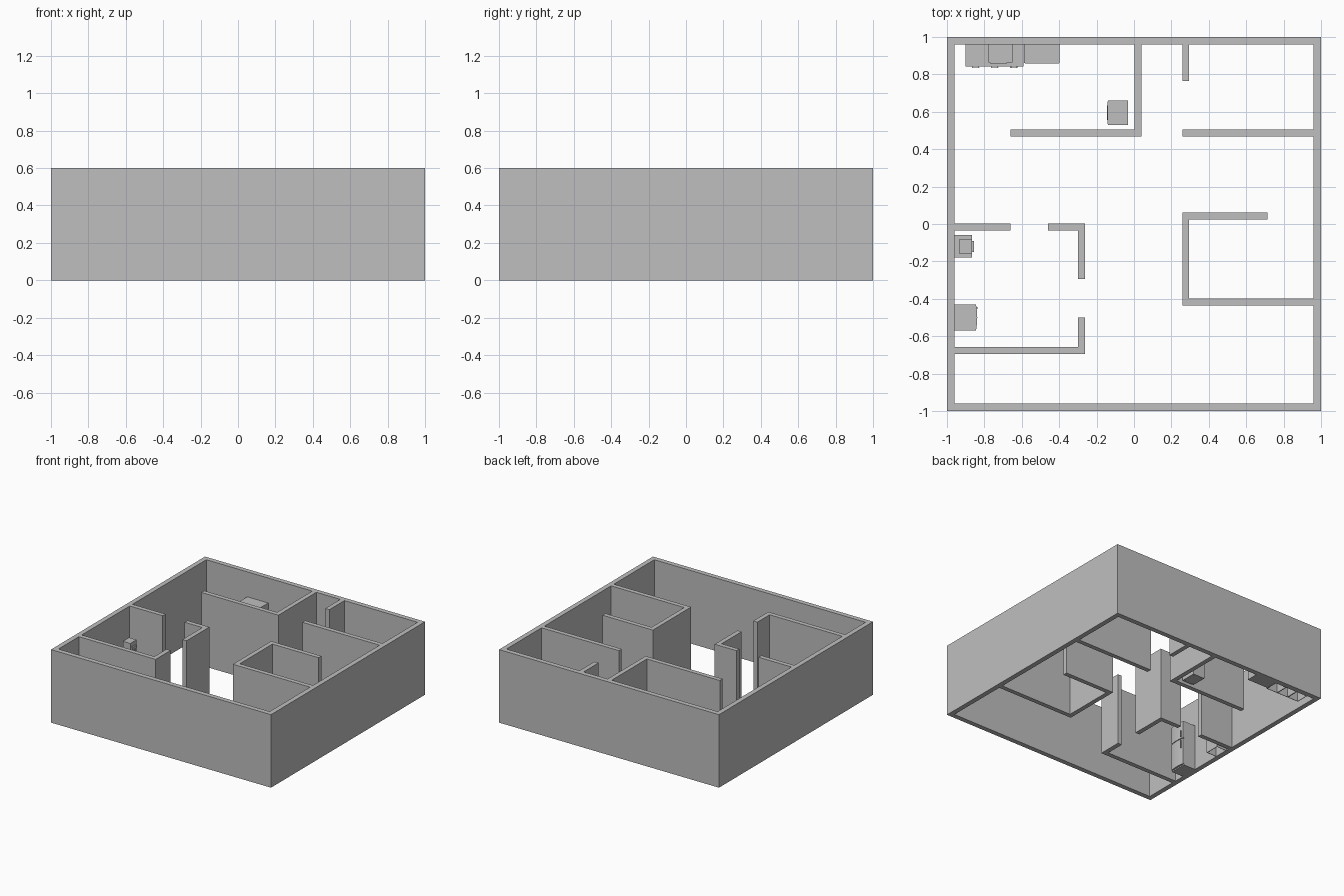
import bpy
import bmesh
import math
from mathutils import Matrix, Vector

default_cube = bpy.data.objects.get("Cube")
if default_cube:
    bpy.data.objects.remove(default_cube, do_unlink=True)

# One plain grey for everything
grey = bpy.data.materials.new("plain_grey")
grey.use_nodes = True
grey_colour = (0.52, 0.52, 0.52, 1)
grey.diffuse_color = grey_colour
grey.node_tree.nodes["Principled BSDF"].inputs["Base Color"].default_value = grey_colour


def finish(name, mesh_builder):
    bmesh.ops.recalc_face_normals(mesh_builder, faces=mesh_builder.faces)
    mesh = bpy.data.meshes.new(name)
    mesh_builder.to_mesh(mesh)
    mesh_builder.free()
    mesh.materials.append(grey)
    part = bpy.data.objects.new(name, mesh)
    bpy.context.collection.objects.link(part)
    return part


def add_box(builder, x_range, y_range, z_range):
    ranges = (x_range, y_range, z_range)
    size = Vector([high - low for low, high in ranges])
    centre = Vector([(high + low) / 2 for low, high in ranges])
    matrix = Matrix.Translation(centre) @ Matrix.Diagonal(size).to_4x4()
    bmesh.ops.create_cube(builder, size=1, matrix=matrix)


def box(name, x_range, y_range, z_range):
    builder = bmesh.new()
    add_box(builder, x_range, y_range, z_range)
    return finish(name, builder)


def open_cabinet(name, x_range, y_range, height, thick=0.005):
    """A cabinet shell without a bottom."""
    builder = bmesh.new()
    add_box(builder, x_range, y_range, (0, height))
    bottom = [f for f in builder.faces if f.calc_center_median().z < thick]
    bmesh.ops.delete(builder, geom=bottom, context="FACES_ONLY")
    cabinet = finish(name, builder)
    shell = cabinet.modifiers.new("panels", "SOLIDIFY")
    shell.thickness = thick
    shell.offset = -1
    return cabinet


# Walls: outer ring, then partitions
WALL_TOP = 0.6
INNER = 0.96
T = 0.037


def wall_along_x(name, x_start, x_end, y_low, thick=T):
    box(name, (x_start, x_end), (y_low, y_low + thick), (0, WALL_TOP))


def wall_along_y(name, x_low, y_start, y_end, thick=T):
    box(name, (x_low, x_low + thick), (y_start, y_end), (0, WALL_TOP))


wall_along_x("front_wall", -1, 1, -1, 1 - INNER)
wall_along_x("back_wall", -1, 1, INNER, 1 - INNER)
wall_along_y("right_outer_wall", -1, -INNER, INNER, 1 - INNER)
wall_along_y("left_outer_wall", INNER, -INNER, INNER, 1 - INNER)

wall_along_x("kitchen_partition", -0.66, 0.04, 0.467)
wall_along_y("kitchen_side_partition", 0.003, 0.504, INNER)
wall_along_y("back_room_stub", 0.258, 0.765, INNER)
wall_along_x("back_room_partition", 0.258, INNER, 0.467)
wall_along_x("closet_back_partition", 0.258, 0.715, 0.025)
wall_along_y("closet_side_partition", 0.258, -0.398, 0.025)
wall_along_x("closet_front_partition", 0.258, INNER, -0.435)
wall_along_x("side_room_back_stub", -INNER, -0.66, -0.035)
wall_along_x("side_room_back_partition", -0.46, -0.262, -0.035)
wall_along_y("side_room_door_post", -0.299, -0.295, -0.035)
wall_along_y("side_room_front_post", -0.299, -0.658, -0.5)
wall_along_x("side_room_front_partition", -INNER, -0.262, -0.695)

# Kitchen counter: three open cabinets with bar handles
COUNTER = 0.2
BAY = 0.102
for bay in range(3):
    left = -0.897 + bay * BAY
    open_cabinet(f"counter_cabinet_{bay + 1}", (left, left + BAY), (0.85, INNER), COUNTER)
    middle = left + BAY / 2
    handle = bmesh.new()
    add_box(handle, (middle - 0.02, middle + 0.02), (0.833, 0.838), (0.165, 0.17))
    for side in (-1, 1):
        post = middle + side * 0.016
        add_box(handle, (post - 0.002, post + 0.002), (0.838, 0.85), (0.165, 0.17))
    finish(f"counter_handle_{bay + 1}", handle)
box("countertop", (-0.9, -0.59), (0.843, INNER), (COUNTER, 0.21))

# Small oven on the counter
box("counter_oven", (-0.778, -0.65), (0.863, INNER), (0.21, 0.285))
box("counter_oven_door", (-0.77, -0.68), (0.859, 0.863), (0.218, 0.277))

# Kitchen refrigerator beside the counter
box("kitchen_refrigerator", (-0.588, -0.397), (0.862, INNER), (0, 0.395))
for label, low, high in (("lower", 0.01, 0.25), ("upper", 0.256, 0.39)):
    box(f"kitchen_refrigerator_{label}_door", (-0.584, -0.401), (0.857, 0.862), (low, high))

# Washing machine facing the right side, on small feet
box("washing_machine", (-0.138, -0.032), (0.53, 0.66), (0.004, 0.2))
for x in (-0.128, -0.042):
    for y in (0.54, 0.65):
        box("washing_machine_foot", (x - 0.005, x + 0.005), (y - 0.005, y + 0.005), (0, 0.004))
porthole = bmesh.new()
bmesh.ops.create_cone(
    porthole, cap_ends=True, segments=24, radius1=0.042, radius2=0.038, depth=0.006,
    matrix=Matrix.Translation((-0.141, 0.595, 0.09)) @ Matrix.Rotation(-math.pi / 2, 4, "Y"))
finish("washing_machine_door", porthole)
box("washing_machine_panel", (-0.142, -0.138), (0.535, 0.655), (0.165, 0.195))

# Tall cabinet in the side room with bowed doors
box("tall_cabinet", (-INNER, -0.853), (-0.57, -0.43), (0, 0.38))


def bowed_door(name, low, high):
    builder = bmesh.new()
    half, steps = 0.07, 8
    outline = [(-0.853, -0.5 + half), (-0.853, -0.5 - half)]
    for step in range(steps + 1):
        t = 2 * step / steps - 1
        outline.append((-0.838 - 0.007 * t * t, -0.5 + half * t))
    face = builder.faces.new([builder.verts.new((x, y, low)) for x, y in outline])
    grown = bmesh.ops.extrude_face_region(builder, geom=[face])
    top = [v for v in grown["geom"] if isinstance(v, bmesh.types.BMVert)]
    bmesh.ops.translate(builder, verts=top, vec=(0, 0, high - low))
    finish(name, builder)


bowed_door("tall_cabinet_lower_door", 0.01, 0.23)
bowed_door("tall_cabinet_upper_door", 0.236, 0.378)
for label, low, high in (("lower", 0.15, 0.22), ("upper", 0.246, 0.3)):
    box(f"tall_cabinet_{label}_handle", (-0.845, -0.833), (-0.452, -0.446), (low, high))

# Open base cabinet with a drinks machine on top
open_cabinet("side_cabinet", (-INNER, -0.866), (-0.18, -0.06), 0.22)
box("drinks_machine", (-0.934, -0.866), (-0.16, -0.08), (0.22, 0.365))
for label, low, high in (("head", 0.305, 0.33), ("tray", 0.222, 0.235)):
    box(f"drinks_machine_{label}", (-0.866, -0.855), (-0.15, -0.09), (low, high))
for y in (-0.14, -0.1):
    box("drinks_machine_spout", (-0.862, -0.857), (y - 0.003, y + 0.003), (0.285, 0.305))
